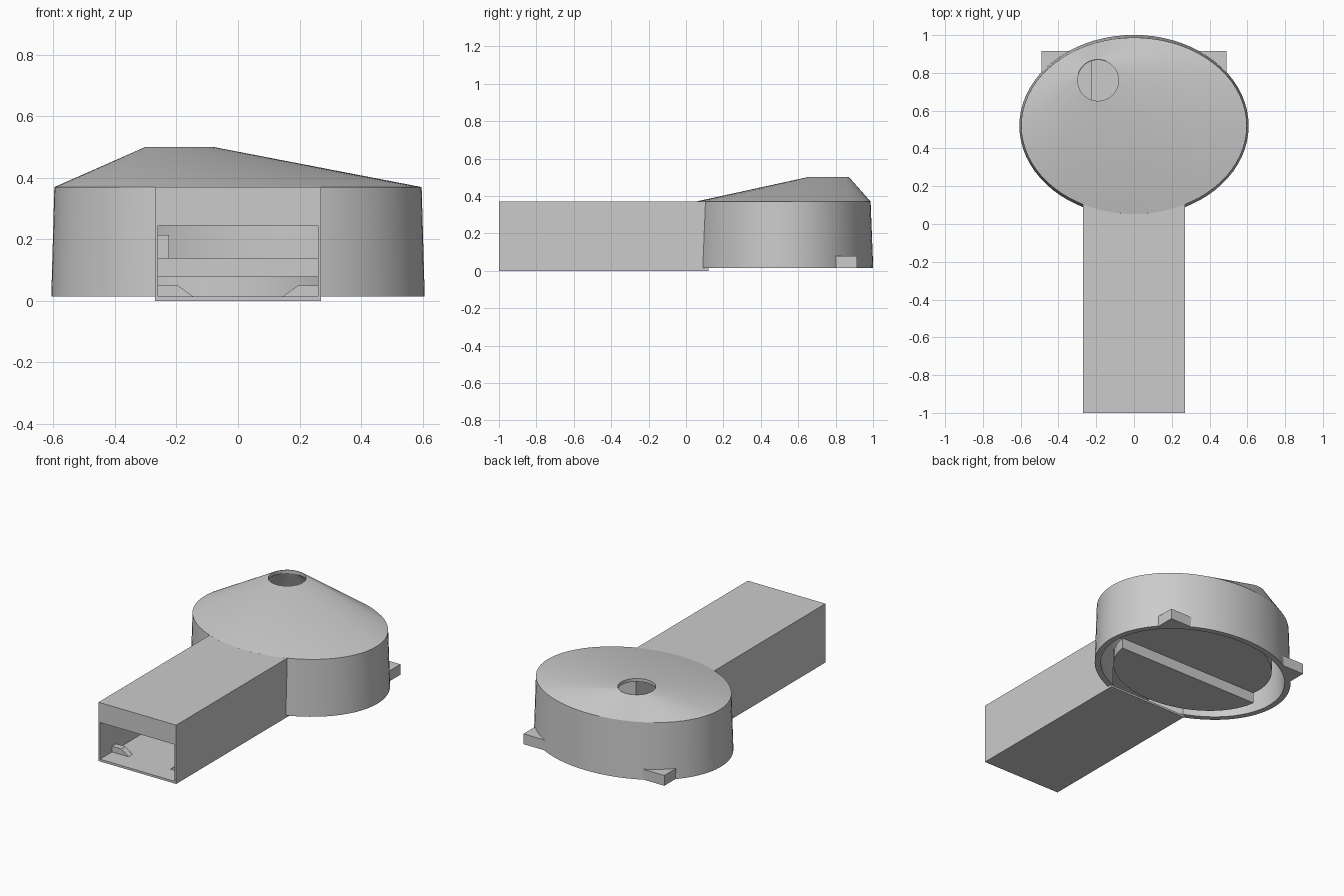
import bpy, bmesh
from math import sin, cos, pi, asin, acos

if "Cube" in bpy.data.objects:
    bpy.data.objects.remove(bpy.data.objects["Cube"])

SEG = 72
CY = 0.52  # centre of the oval drum


def loft(name, rings):
    """Closed solid through rings of points, with flat end caps."""
    bm = bmesh.new()
    loops = [[bm.verts.new(p) for p in r] for r in rings]
    for a, b in zip(loops, loops[1:]):
        for i in range(len(a)):
            j = (i + 1) % len(a)
            bm.faces.new((a[i], a[j], b[j], b[i]))
    bm.faces.new(loops[0][::-1])
    bm.faces.new(loops[-1])
    bmesh.ops.recalc_face_normals(bm, faces=bm.faces)
    me = bpy.data.meshes.new(name)
    bm.to_mesh(me)
    bm.free()
    ob = bpy.data.objects.new(name, me)
    bpy.context.collection.objects.link(ob)
    return ob


def oval(z, rx, ry, cx=0, cy=CY):
    return [(cx + rx * cos(2 * pi * i / SEG), cy + ry * sin(2 * pi * i / SEG), z)
            for i in range(SEG)]


def prism(name, pts, z0, z1):
    return loft(name, [[(x, y, z) for x, y in pts] for z in (z0, z1)])


def box(name, x0, x1, y0, y1, z0, z1):
    return prism(name, [(x0, y0), (x1, y0), (x1, y1), (x0, y1)], z0, z1)


def combine(ob, other, op):
    m = ob.modifiers.new(op, 'BOOLEAN')
    m.operation, m.object, m.solver = op, other, 'EXACT'
    bpy.context.view_layer.objects.active = ob
    bpy.ops.object.modifier_apply(modifier=m.name)
    bpy.data.objects.remove(other)


def smooth(ob):
    bpy.ops.object.select_all(action='DESELECT')
    ob.select_set(True)
    bpy.context.view_layer.objects.active = ob
    bpy.ops.object.shade_smooth_by_angle(angle=0.35)


def arc(rx, ry, a0, a1, n=32):
    return [(rx * cos(a0 + (a1 - a0) * i / n), CY + ry * sin(a0 + (a1 - a0) * i / n))
            for i in range(n + 1)]


# drum with leaning cone top, joined to the straight duct
hood = loft("hood_and_duct", [oval(0.015, 0.607, 0.481), oval(0.37, 0.597, 0.467),
                              oval(0.50, 0.112, 0.112, -0.19, 0.76)])
combine(hood, box("duct_block", -0.27, 0.27, -1, 0.12, 0, 0.3699), 'UNION')

# hollow drum and top hole, then the duct passage
combine(hood, loft("cavity", [oval(0.012, 0.572, 0.447), oval(0.352, 0.565, 0.437),
                              oval(0.48, 0.108, 0.108, -0.19, 0.76),
                              oval(0.52, 0.108, 0.108, -0.19, 0.76)]), 'DIFFERENCE')
combine(hood, box("passage", -0.26, 0.26, -1.1, 0.2, 0.014, 0.245), 'DIFFERENCE')
smooth(hood)

# stepped inner disc: low front half, raised rear half, higher left part
rx, ry = 0.49, 0.39
a = asin((0.48 - CY) / ry)
c = acos(-0.225 / rx)
smooth(prism("inner_step_front", arc(rx, ry, -pi - a, a), 0.015, 0.08))
smooth(prism("inner_step_rear", arc(rx, ry, a, pi - a), 0.08, 0.14))
smooth(prism("inner_step_left", arc(rx, ry, c, pi) + [(-0.225, CY)], 0.14, 0.215))

for s, side in ((-1, "left"), (1, "right")):
    # corner mounting tabs at the back
    prism("tab_" + side, [(s * 0.49, 0.80), (s * 0.49, 0.915), (s * 0.32, 0.915),
                          (s * 0.46, 0.80)], 0.015, 0.08)
    # sloped catches on the duct floor
    wedge = [(0.262, 0.012), (0.145, 0.014), (0.195, 0.05), (0.262, 0.05)]
    loft("catch_" + side, [[(s * x, y, z) for x, z in wedge] for y in (-0.88, -0.84)])
